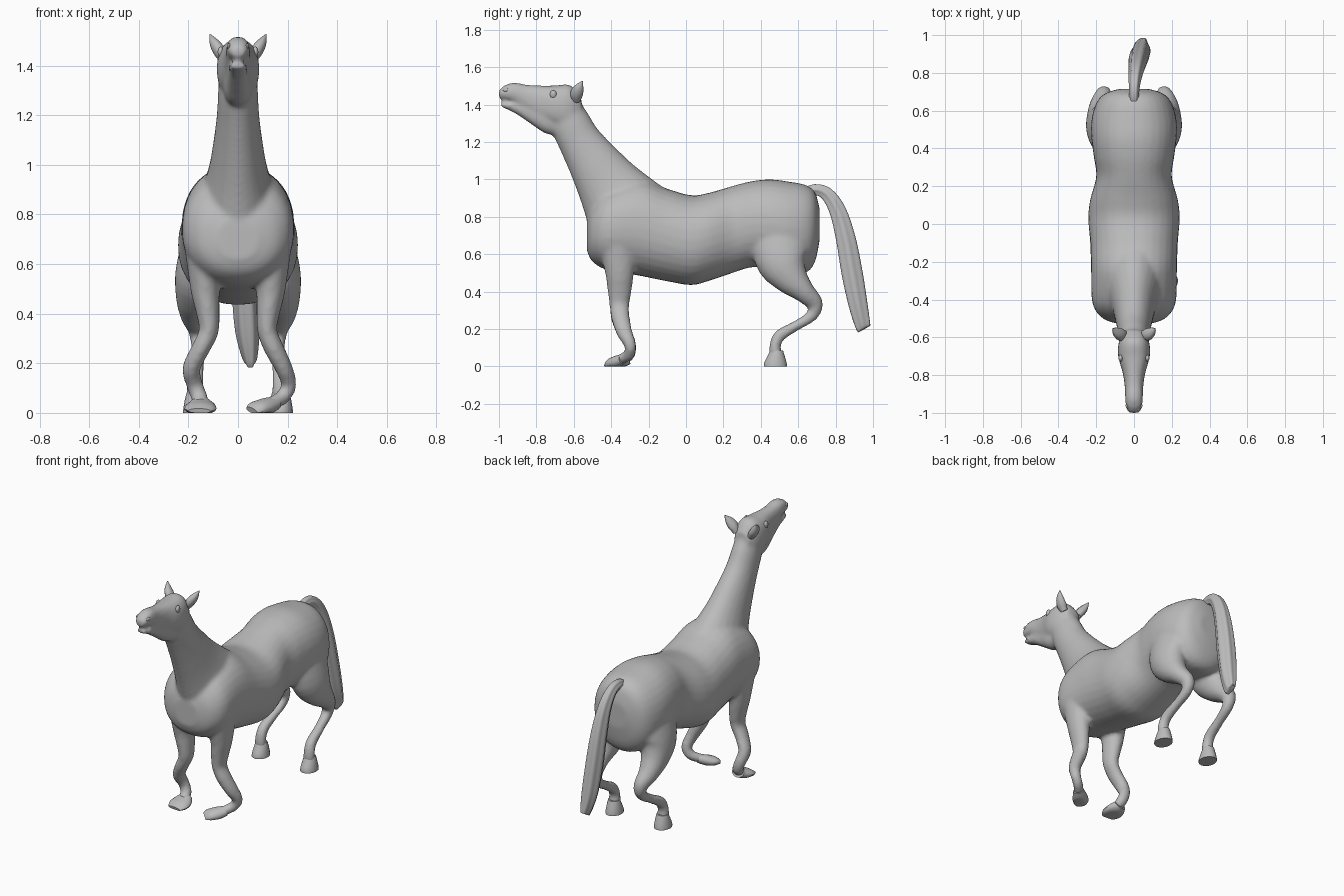
import bpy
import bmesh
import math
from mathutils import Vector, Matrix

default = bpy.data.objects.get("Cube")
if default:
    bpy.data.objects.remove(default, do_unlink=True)

grey = bpy.data.materials.new("plain grey")
grey.use_nodes = True
grey.diffuse_color = (0.5, 0.5, 0.5, 1)
grey.node_tree.nodes["Principled BSDF"].inputs["Base Color"].default_value = grey.diffuse_color


def spline(a, b, c, d, t):
    """Catmull-Rom blend between b and c."""
    return [0.5 * (2 * q + (r - p) * t + (2 * p - 5 * q + 4 * r - s) * t * t
                   + (3 * q - p - 3 * r + s) * t ** 3)
            for p, q, r, s in zip(a, b, c, d)]


def tube(bm, sections, axis=None, power=1.0, sides=24, steps=4, ripple=0.0):
    """Loft oval rings through sections of (x, y, z, depth radius, width radius)."""
    last = len(sections) - 1
    path = []
    for i in range(last):
        near = [sections[max(0, min(last, i + k))] for k in (-1, 0, 1, 2)]
        path += [spline(*near, s / steps) for s in range(steps)]
    path.append(sections[last])
    rings = []
    for i, point in enumerate(path):
        centre = Vector(point[:3])
        before = Vector(path[max(i - 1, 0)][:3])
        after = Vector(path[min(i + 1, len(path) - 1)][:3])
        along = Vector(axis) if axis else (after - before).normalized()
        side = (Vector((1, 0, 0)) - along * along.x).normalized()
        up = along.cross(side)
        ring = []
        for k in range(sides):
            angle = math.tau * k / sides
            c, s = math.cos(angle), math.sin(angle)
            c = math.copysign(abs(c) ** power, c)
            s = math.copysign(abs(s) ** power, s)
            swell = 1 + ripple * math.cos(angle * 6)
            co = centre + (side * c * max(point[4], 0.002) + up * s * max(point[3], 0.002)) * swell
            co.z = max(co.z, 0)
            ring.append(bm.verts.new(co))
        rings.append(ring)
    for low, high in zip(rings, rings[1:]):
        for k in range(sides):
            n = (k + 1) % sides
            bm.faces.new((low[k], low[n], high[n], high[k]))
    bm.faces.new(rings[0])
    bm.faces.new(rings[-1])


def finish(bm, name):
    """Turn a bmesh into a smooth grey object."""
    bmesh.ops.recalc_face_normals(bm, faces=bm.faces)
    mesh = bpy.data.meshes.new(name)
    bm.to_mesh(mesh)
    bm.free()
    mesh.materials.append(grey)
    obj = bpy.data.objects.new(name, mesh)
    bpy.context.collection.objects.link(obj)
    bpy.ops.object.select_all(action="DESELECT")
    obj.select_set(True)
    bpy.context.view_layer.objects.active = obj
    bpy.ops.object.shade_smooth_by_angle(angle=math.radians(40))
    return obj


def spans(rows):
    """Sections from rows of (y, top, bottom, half width)."""
    return [(0, y, (t + b) / 2, (t - b) / 2, w) for y, t, b, w in rows]


def mirrored(sections, sign):
    return [(x * sign, *rest) for x, *rest in sections]


body = bmesh.new()
along_y = (0, 1, 0)

# Torso from chest to rump
tube(body, spans([
    (-.53, .78, .62, .08), (-.5, .86, .56, .165), (-.42, .95, .515, .22),
    (-.25, 1, .485, .227), (-.1, .95, .455, .232), (.03, .915, .435, .242),
    (.13, .93, .46, .232), (.25, .965, .5, .2), (.35, .99, .53, .212),
    (.45, 1, .52, .225), (.55, .988, .5, .225), (.64, .97, .5, .2),
    (.69, .93, .56, .155), (.715, .84, .68, .08)]), along_y, 0.92, 32)

# Neck
tube(body, [
    (0, -.31, .82, .235, .17), (0, -.41, .965, .177, .122), (0, -.49, 1.085, .142, .1),
    (0, -.568, 1.205, .116, .085), (0, -.62, 1.305, .108, .08), (0, -.645, 1.385, .09, .072)])

# Skull and upper muzzle
tube(body, spans([
    (-1, 1.475, 1.435, .028), (-.97, 1.502, 1.427, .042), (-.92, 1.517, 1.41, .047),
    (-.85, 1.506, 1.36, .05), (-.78, 1.502, 1.31, .062), (-.7, 1.502, 1.28, .084),
    (-.62, 1.505, 1.25, .08), (-.56, 1.44, 1.28, .05)]), along_y, 0.85)

# Lower jaw
tube(body, spans([
    (-.99, 1.41, 1.388, .025), (-.95, 1.412, 1.372, .036), (-.9, 1.42, 1.345, .037),
    (-.82, 1.42, 1.29, .046), (-.75, 1.42, 1.245, .058), (-.67, 1.4, 1.23, .06)]), along_y, 0.85)

# Hind legs
hind = [
    (.125, .5, .72, .16, .09), (.157, .51, .57, .14, .095), (.172, .56, .475, .097, .08),
    (.175, .63, .4, .06, .06), (.16, .688, .335, .045, .042), (.157, .672, .272, .032, .033),
    (.163, .59, .218, .027, .03), (.17, .505, .168, .032, .032),
    (.172, .477, .115, .03, .034), (.172, .48, .06, .036, .036)]
for sign in (1, -1):
    tube(body, mirrored(hind, sign))

# Front legs: shared upper part, each side folding its own way below the knee
upper = [
    (.13, -.36, .66, .11, .085), (.132, -.355, .5, .077, .06),
    (.122, -.355, .41, .065, .048), (.118, -.356, .33, .053, .04)]
left_lower = [
    (.145, -.35, .26, .049, .04), (.185, -.328, .18, .042, .035),
    (.205, -.297, .11, .031, .031), (.175, -.31, .06, .03, .03), (.125, -.36, .035, .026, .03)]
right_lower = [
    (.15, -.352, .26, .049, .037), (.188, -.328, .18, .042, .036),
    (.175, -.298, .115, .032, .034), (.155, -.305, .06, .031, .034), (.15, -.345, .032, .026, .034)]
tube(body, upper + left_lower)
tube(body, mirrored(upper + right_lower, -1))

# Fuse the body parts into one skin
skin = finish(body, "body")
fuse = skin.modifiers.new("fuse", "REMESH")
fuse.mode = "VOXEL"
fuse.voxel_size = 0.012
fuse.use_smooth_shade = True
relax = skin.modifiers.new("relax", "SMOOTH")
relax.factor = 0.5
relax.iterations = 5

# Front hooves, lying flat on the ground
for name, sections in (
        ("left_front_hoof", [(.15, -.335, .04, .026, .032), (.11, -.37, .026, .032, .045),
                             (.075, -.4, .018, .026, .045), (.055, -.418, .01, .012, .03)]),
        ("right_front_hoof", [(-.152, -.31, .04, .03, .04), (-.15, -.345, .025, .03, .06),
                              (-.152, -.39, .016, .024, .064), (-.155, -.425, .008, .01, .045)])):
    bm = bmesh.new()
    tube(bm, sections, sides=16)
    finish(bm, name)

for sign, label in ((1, "left"), (-1, "right")):
    # Hind hooves
    bm = bmesh.new()
    tube(bm, mirrored([(.172, .485, .085, .034, .034), (.172, .482, .055, .046, .042),
                       (.172, .478, .02, .06, .048), (.172, .478, 0, .062, .05)], sign),
         (0, 0, 1), sides=16, steps=2)
    finish(bm, label + "_hind_hoof")

    # Ears
    bm = bmesh.new()
    tube(bm, mirrored([(.05, -.585, 1.42, .022, .02), (.072, -.585, 1.455, .034, .026),
                       (.095, -.572, 1.49, .026, .02), (.113, -.553, 1.526, .002, .002)], sign),
         sides=12)
    finish(bm, label + "_ear")

    # Eyes
    bm = bmesh.new()
    place = Matrix.Translation((.07 * sign, -.71, 1.455)) @ Matrix.Diagonal((.6, .9, 1.1, 1))
    bmesh.ops.create_uvsphere(bm, u_segments=16, v_segments=10, radius=.02, matrix=place)
    finish(bm, label + "_eye")

    # Nostril rims
    bm = bmesh.new()
    place = Matrix.Translation((.036 * sign, -.962, 1.478)) @ Matrix.Diagonal((.6, 1.2, .8, 1))
    bmesh.ops.create_uvsphere(bm, u_segments=12, v_segments=8, radius=.014, matrix=place)
    finish(bm, label + "_nostril")

# Tail with long grooves
bm = bmesh.new()
tube(bm, [
    (0, .62, .92, .03, .025), (0, .69, .945, .03, .025), (.004, .755, .92, .037, .03),
    (.012, .812, .83, .046, .038), (.02, .855, .68, .054, .046), (.028, .888, .5, .058, .05),
    (.038, .92, .33, .052, .046), (.048, .945, .22, .042, .028), (.05, .952, .2, .036, .015)],
    sides=36, ripple=0.07)
finish(bm, "tail")
